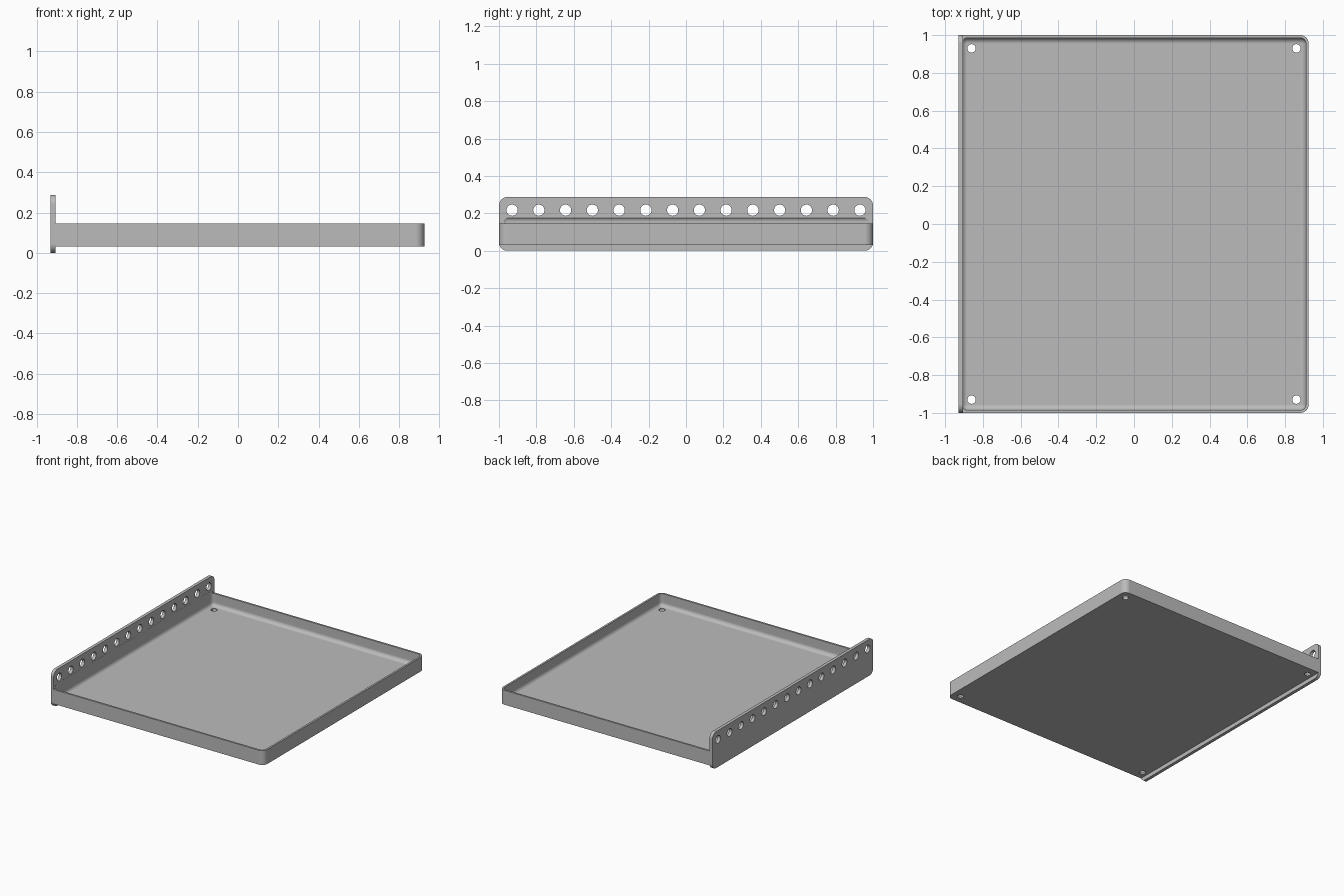
import bpy, bmesh, math
from mathutils import Matrix, Vector

if "Cube" in bpy.data.objects:
    bpy.data.objects.remove(bpy.data.objects["Cube"], do_unlink=True)

grey = bpy.data.materials.new("plain grey")
grey.use_nodes = True
COLOUR = (0.5, 0.5, 0.5, 1)
grey.diffuse_color = COLOUR
grey.node_tree.nodes["Principled BSDF"].inputs["Base Color"].default_value = COLOUR


def rounded_box(name, low, high, radius, pick, segments=8):
    """Box between two corners, rounding the edges accepted by pick(edge)."""
    low, high = Vector(low), Vector(high)
    bm = bmesh.new()
    bmesh.ops.create_cube(bm, size=1)
    bmesh.ops.scale(bm, vec=high - low, verts=bm.verts)
    bmesh.ops.translate(bm, vec=(low + high) / 2, verts=bm.verts)
    bmesh.ops.bevel(bm, geom=[e for e in bm.edges if pick(e)], offset=radius,
                    segments=segments, profile=0.5, affect='EDGES')
    return finish(bm, name)


def cylinders(name, centres, radius, depth, axis):
    """One mesh of separate cylinders used to drill holes."""
    bm = bmesh.new()
    turn = Matrix.Rotation(math.pi / 2, 4, 'Y') if axis == 'X' else Matrix()
    for c in centres:
        bmesh.ops.create_cone(bm, cap_ends=True, segments=32, radius1=radius,
                              radius2=radius, depth=depth,
                              matrix=Matrix.Translation(c) @ turn)
    return finish(bm, name)


def finish(bm, name):
    bmesh.ops.recalc_face_normals(bm, faces=bm.faces)
    mesh = bpy.data.meshes.new(name)
    bm.to_mesh(mesh)
    bm.free()
    mesh.materials.append(grey)
    obj = bpy.data.objects.new(name, mesh)
    bpy.context.collection.objects.link(obj)
    return obj


def activate(obj):
    bpy.ops.object.select_all(action='DESELECT')
    obj.select_set(True)
    bpy.context.view_layer.objects.active = obj


def cut(obj, cutter):
    activate(obj)
    mod = obj.modifiers.new("cut", 'BOOLEAN')
    mod.operation = 'DIFFERENCE'
    mod.solver = 'EXACT'
    mod.object = cutter
    bpy.ops.object.modifier_apply(modifier=mod.name)


def runs_along(edge, axis):
    a, b = edge.verts
    return abs((a.co - b.co)[axis]) > 1e-4


FACE_X = -0.905   # inner face of the mounting plate

# Tray block, rounded only at its two free corners
tray = rounded_box("tray", (FACE_X, -1, 0.032), (0.925, 1, 0.145), 0.045,
                   lambda e: runs_along(e, 2) and e.verts[0].co.x > 0)

# Upright mounting plate with four rounded corners
plate = rounded_box("mounting_plate", (-0.93, -1, 0), (FACE_X, 1, 0.287), 0.045,
                    lambda e: runs_along(e, 0))

# Fully rounded hollow, which also bites slightly into the plate
hollow = rounded_box("hollow_cutter", (-0.912, -0.985, 0.048), (0.91, 0.985, 0.185),
                     0.03, lambda e: True)
cut(tray, hollow)
cut(plate, hollow)

# Screw holes in the tray floor
floor_drill = cylinders("floor_drill", [(x, y, 0.04) for x in (-0.86, 0.86)
                                        for y in (-0.93, 0.93)], 0.022, 0.1, 'Z')
cut(tray, floor_drill)

# Row of holes along the plate
COUNT = 14
row_drill = cylinders("row_drill", [(-0.917, -0.93 + 1.86 * i / (COUNT - 1), 0.217)
                                    for i in range(COUNT)], 0.03, 0.1, 'X')
cut(plate, row_drill)

for cutter in (hollow, floor_drill, row_drill):
    bpy.data.objects.remove(cutter, do_unlink=True)

# Smooth fillets while keeping flat faces flat
for obj in (tray, plate):
    activate(obj)
    bpy.ops.object.shade_smooth_by_angle(angle=math.radians(30))
    weighted = obj.modifiers.new("flat faces", 'WEIGHTED_NORMAL')
    weighted.keep_sharp = True
